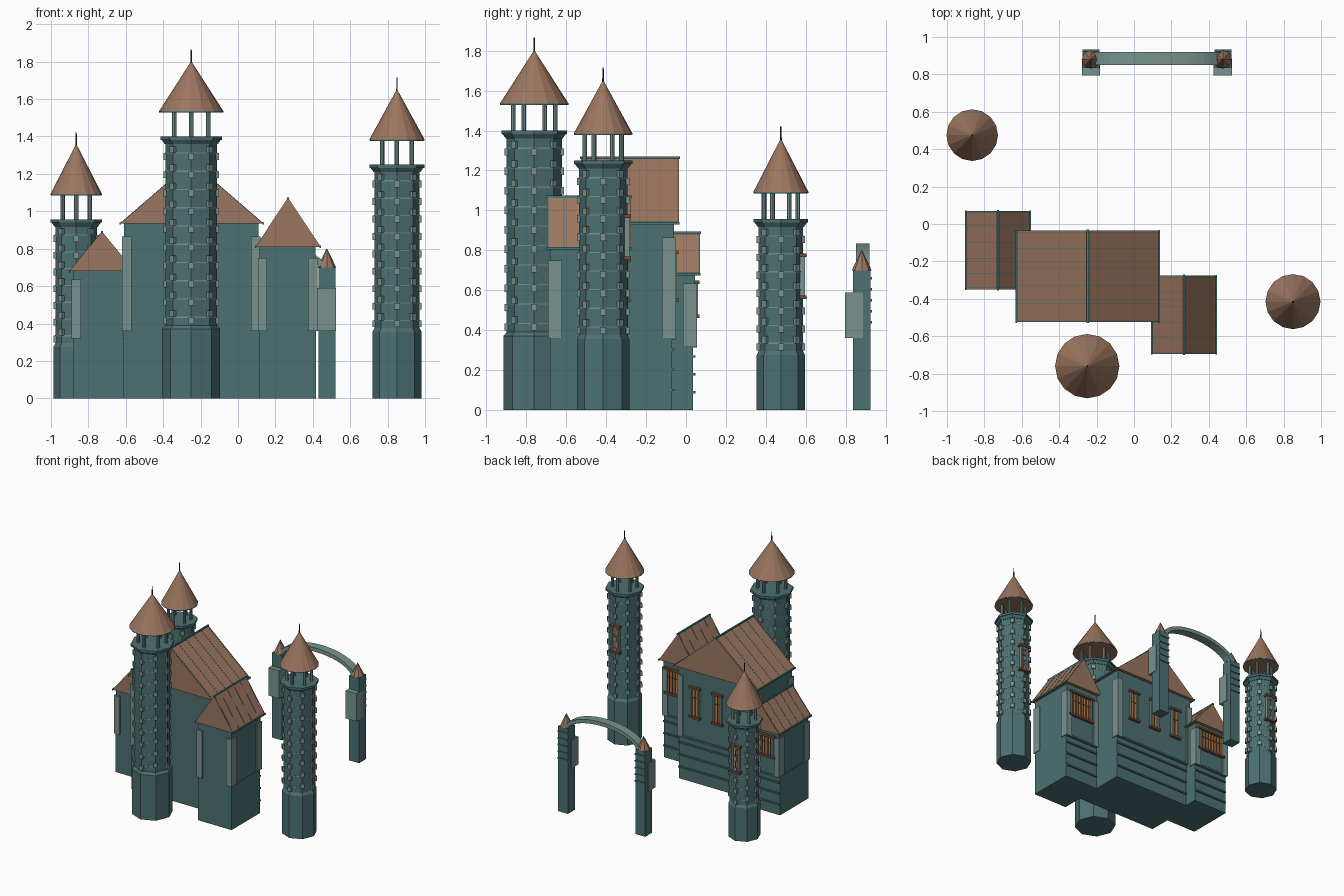
import bpy, bmesh, math
from mathutils import Matrix, Vector

old = bpy.data.objects.get("Cube")
if old:
    bpy.data.objects.remove(old, do_unlink=True)


def material(name, rgb):
    m = bpy.data.materials.new(name)
    m.use_nodes = True
    m.diffuse_color = (*rgb, 1)
    m.node_tree.nodes["Principled BSDF"].inputs["Base Color"].default_value = (*rgb, 1)
    return m


WALL = material("teal stone", (0.075, 0.165, 0.17))
PALE = material("pale stone", (0.19, 0.29, 0.275))
ROOF = material("brown roof tile", (0.33, 0.18, 0.115))
TRIM = material("teal trim", (0.05, 0.2, 0.19))
WOOD = material("dark wood", (0.16, 0.07, 0.04))
GLASS = material("amber glass", (0.5, 0.23, 0.06))
IRON = material("dark iron", (0.03, 0.03, 0.03))


class Part:
    """Collects simple solids into one single-colour object."""

    def __init__(self, name, mat):
        self.name, self.mat, self.bm = name, mat, bmesh.new()

    def block(self, centre, size, rot=Matrix()):
        m = Matrix.Translation(centre) @ rot @ Matrix.Diagonal((*size, 1))
        bmesh.ops.create_cube(self.bm, size=1, matrix=m)
        return self

    def box(self, x, y, z):
        c = [(a + b) / 2 for a, b in (x, y, z)]
        return self.block(c, [b - a for a, b in (x, y, z)])

    def cone(self, x, y, z0, z1, r0, r1, sides=8):
        bmesh.ops.create_cone(self.bm, cap_ends=True, segments=sides, radius1=r0, radius2=r1,
                              depth=z1 - z0, matrix=Matrix.Translation((x, y, (z0 + z1) / 2)))
        return self

    def prism(self, outline, y0, y1):
        face = self.bm.faces.new([self.bm.verts.new((x, y0, z)) for x, z in outline])
        ext = bmesh.ops.extrude_face_region(self.bm, geom=[face])["geom"]
        verts = [v for v in ext if isinstance(v, bmesh.types.BMVert)]
        bmesh.ops.translate(self.bm, verts=verts, vec=(0, y1 - y0, 0))
        # the starting face stays behind as the front cap
        bmesh.ops.recalc_face_normals(self.bm, faces=self.bm.faces[:])
        return self

    def done(self):
        mesh = bpy.data.meshes.new(self.name)
        self.bm.to_mesh(mesh)
        self.bm.free()
        mesh.materials.append(self.mat)
        ob = bpy.data.objects.new(self.name, mesh)
        bpy.context.collection.objects.link(ob)
        return ob


def window(name, cx, y, z0, z1, width, panes=1):
    """Back-facing window with jambs, mullions, sill and lintel."""
    h = width / 2
    Part(name + "_glass", GLASS).box((cx - h, cx + h), (y - 0.01, y + 0.004), (z0, z1)).done()
    jambs = Part(name + "_jambs", PALE)
    for s in (-1, 1):
        jambs.block((cx + s * h, y, (z0 + z1) / 2), (0.014, 0.03, z1 - z0))
    jambs.done()
    wood = Part(name + "_woodwork", WOOD)
    for i in range(1, 2 * panes):
        thick = 0.012 if i % 2 == 0 else 0.005
        wood.block((cx - h + i * width / (2 * panes), y, (z0 + z1) / 2), (thick, 0.02, z1 - z0))
    wood.block((cx, y, z0 + (z1 - z0) * 0.65), (width, 0.016, 0.006))
    for z in (z0, z1):
        wood.block((cx, y + 0.005, z), (width + 0.035, 0.035, 0.018))
    wood.done()


def tower(name, x, y, base_r, base_h, shaft_r, top, roof_r, sill):
    eave = top + 0.135
    # Octagonal foot and shaft
    Part(name + "_base", WALL).cone(x, y, 0, base_h - 0.015, base_r, base_r) \
        .cone(x, y, base_h - 0.015, base_h + 0.005, base_r, shaft_r).done()
    Part(name + "_shaft", WALL).cone(x, y, base_h, top - 0.01, shaft_r, shaft_r).done()
    # Stone courses and corner blocks
    quoins = Part(name + "_quoins", PALE)
    rows = round((top - base_h) / 0.1)
    step = (top - 0.04 - base_h) / rows
    for k in range(rows):
        z = base_h + (k + 0.5) * step
        quoins.cone(x, y, z - 0.003, z + 0.003, shaft_r + 0.002, shaft_r + 0.002)
        for i in range(8):
            a = i * math.pi / 4
            zz = z + (0.018 if i % 2 else -0.018)
            quoins.block((x + shaft_r * math.cos(a), y + shaft_r * math.sin(a), zz),
                         (0.02, 0.03, 0.036), Matrix.Rotation(a, 4, "Z"))
    quoins.done()
    # Flared gallery
    Part(name + "_gallery", WALL) \
        .cone(x, y, top - 0.04, top - 0.018, shaft_r + 0.004, shaft_r + 0.02) \
        .cone(x, y, top - 0.018, top, shaft_r + 0.026, shaft_r + 0.026).done()
    # Open belfry posts
    posts = Part(name + "_posts", PALE)
    for i in range(6):
        a = math.radians(30 + 60 * i)
        pr = shaft_r * 0.76
        posts.cone(x + pr * math.cos(a), y + pr * math.sin(a), top, eave + 0.01, 0.012, 0.012, 8)
    posts.done()
    # Conical roof with rim and finial
    Part(name + "_roof_rim", TRIM).cone(x, y, eave - 0.006, eave, roof_r, roof_r, 16).done()
    Part(name + "_roof", ROOF).cone(x, y, eave - 0.008, eave - 0.006, roof_r - 0.004, roof_r - 0.004, 16) \
        .cone(x, y, eave, eave + 0.265, roof_r, 0.002, 16).done()
    Part(name + "_finial", IRON).cone(x, y, eave + 0.25, eave + 0.33, 0.005, 0.003, 6).done()
    window(name + "_window", x, y + shaft_r - 0.005, sill, sill + 0.21, 0.055)


def house(name, x, y, base_h, eave, apex, quoin_top, sill, head, windows):
    """Gabled block; x and y are the roof extents."""
    (x0, x1), (y0, y1) = x, y
    cx, half = (x0 + x1) / 2, (x1 - x0) / 2
    wx, wy = (x0 + 0.02, x1 - 0.025), (y0 + 0.015, y1 - 0.025)
    Part(name + "_base", WALL).box((wx[0] - 0.003, wx[1] + 0.003), (wy[0], wy[1] - 0.01), (0, base_h)).done()
    Part(name + "_walls", WALL).box(wx, wy, (base_h, eave + 0.005)).done()
    # Corner piers
    piers = Part(name + "_corner_piers", PALE)
    for px, sx in ((wx[0], 1), (wx[1], -1)):
        for py, sy in ((wy[0], 1), (wy[1], -1)):
            piers.block((px + sx * 0.016, py + sy * 0.025, (base_h + quoin_top) / 2),
                        (0.05, 0.07, quoin_top - base_h))
    piers.done()
    # Ledges across the rear of the base
    ledges = Part(name + "_rear_ledges", WALL)
    for i in range(1, 4):
        ledges.block((cx, wy[1] - 0.008, base_h * i * 0.28), (wx[1] - wx[0], 0.02, 0.012))
    ledges.block((cx, wy[1], base_h), (wx[1] - wx[0], 0.02, 0.014))
    ledges.done()
    # Roof, eaves, ridge and thin seams
    Part(name + "_roof", ROOF).prism([(x0, eave), (x1, eave), (cx, apex)], y0, y1).done()
    trim = Part(name + "_roof_trim", TRIM)
    trim.block((cx, (y0 + y1) / 2, apex - 0.002), (0.012, y1 - y0 + 0.01, 0.012))
    slope = math.atan2(apex - eave, half)
    length = math.hypot(apex - eave, half)
    for s in (-1, 1):
        trim.block((cx + s * half, (y0 + y1) / 2, eave), (0.008, y1 - y0 + 0.006, 0.012))
        tilt = Matrix.Rotation(s * slope, 4, "Y")
        for f in (0.02, 0.2, 0.4, 0.6, 0.8, 0.98):
            trim.block((cx + s * half / 2, y0 + f * (y1 - y0), (eave + apex) / 2), (length, 0.003, 0.003), tilt)
    trim.done()
    for i, (wc, width, panes) in enumerate(windows):
        window(f"{name}_window_{i + 1}", wc, wy[1], sill, head, width, panes)


# Three round towers
tower("front_tower", -0.25, -0.76, 0.155, 0.385, 0.138, 1.40, 0.172, 0.79)
tower("left_tower", 0.85, -0.415, 0.132, 0.37, 0.121, 1.25, 0.147, 0.76)
tower("rear_tower", -0.865, 0.475, 0.122, 0.29, 0.111, 0.957, 0.138, 0.565)

# Hall and two wings
house("hall", (-0.63, 0.135), (-0.525, -0.035), 0.36, 0.935, 1.265, 0.865, 0.55, 0.79,
      [(c, 0.065, 1) for c in (-0.455, -0.25, -0.045)])
house("left_wing", (0.095, 0.44), (-0.695, -0.275), 0.36, 0.81, 1.07, 0.75, 0.55, 0.75,
      [(0.28, 0.2, 4)])
house("right_wing", (-0.90, -0.555), (-0.35, 0.07), 0.32, 0.68, 0.89, 0.635, 0.47, 0.64,
      [(-0.725, 0.22, 4)])

# Rear gateway: posts, buttresses, spires
for side, gx in (("right", -0.23), ("left", 0.475)):
    Part(f"gate_post_{side}", WALL).box((gx - 0.045, gx + 0.045), (0.835, 0.925), (0, 0.70)).done()
    Part(f"gate_buttress_{side}", PALE).box((gx - 0.049, gx + 0.049), (0.795, 0.885), (0.36, 0.59)).done()
    courses = Part(f"gate_courses_{side}", WALL)
    for i in range(5):
        courses.block((gx, 0.92, 0.44 + i * 0.055), (0.09, 0.025, 0.012))
    courses.done()
    Part(f"gate_spire_{side}", ROOF).cone(gx, 0.88, 0.70, 0.80, 0.05, 0.002, 8).done()

# Gateway arch
mid, span, steps = 0.1225, 0.335, 20
angles = [math.pi * i / steps for i in range(steps + 1)]
outer = [(mid + (span + 0.02) * math.cos(a), 0.675 + 0.16 * math.sin(a)) for a in angles]
inner = [(mid + (span - 0.015) * math.cos(a), 0.675 + 0.128 * math.sin(a)) for a in reversed(angles)]
Part("gate_arch", PALE).prism(outer + inner, 0.85, 0.92).done()
